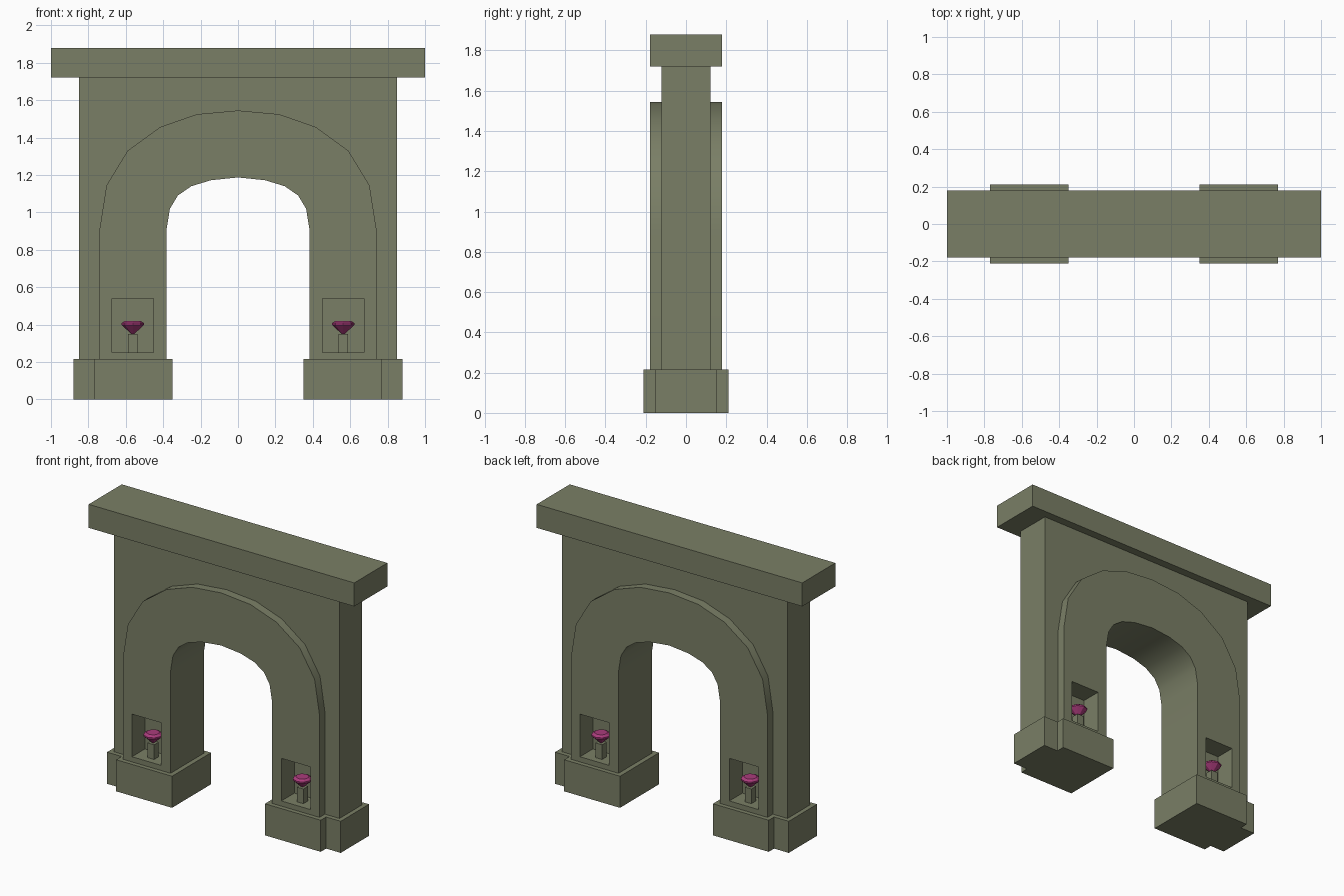
import bpy, bmesh, math
from mathutils import Matrix

if "Cube" in bpy.data.objects:
    bpy.data.objects.remove(bpy.data.objects["Cube"])


def material(name, rgb):
    m = bpy.data.materials.new(name)
    m.diffuse_color = (*rgb, 1)
    m.use_nodes = True
    m.node_tree.nodes["Principled BSDF"].inputs["Base Color"].default_value = m.diffuse_color
    return m


STONE = material("olive stone", (0.195, 0.212, 0.133))
GEM = material("magenta gem", (0.40, 0.045, 0.20))


def finish(name, bm, mat):
    bmesh.ops.recalc_face_normals(bm, faces=bm.faces)
    me = bpy.data.meshes.new(name)
    bm.to_mesh(me)
    bm.free()
    me.materials.append(mat)
    ob = bpy.data.objects.new(name, me)
    bpy.context.collection.objects.link(ob)
    return ob


def extrude(name, points, vec, mat=STONE):
    """Closed 3D outline pushed along vec."""
    bm = bmesh.new()
    face = bm.faces.new([bm.verts.new(p) for p in points])
    geo = bmesh.ops.extrude_face_region(bm, geom=[face])["geom"]
    bmesh.ops.translate(bm, vec=vec, verts=[v for v in geo if isinstance(v, bmesh.types.BMVert)])
    return finish(name, bm, mat)


def box(name, x0, x1, y0, y1, z0, z1, mat=STONE):
    pts = [(x0, y0, z0), (x1, y0, z0), (x1, y1, z0), (x0, y1, z0)]
    return extrude(name, pts, (0, 0, z1 - z0), mat)


def curve(half):
    """Full left-to-right curve from its right half (bottom to crown)."""
    return [(-x, z) for x, z in half] + [(x, z) for x, z in reversed(half[:-1])]


def slab(name, outer, inner, y):
    """U-shaped plate of half depth y between two curves."""
    return extrude(name, [(x, -y, z) for x, z in outer + inner[::-1]], (0, 2 * y, 0))


def smooth(ob):
    bpy.ops.object.select_all(action='DESELECT')
    ob.select_set(True)
    bpy.context.view_layer.objects.active = ob
    bpy.ops.object.shade_smooth_by_angle(angle=math.radians(30))


BASE = 0.215
outer = curve([(.74, BASE), (.74, .91), (.703, 1.145), (.59, 1.33), (.415, 1.457), (.22, 1.525), (0, 1.545)])
inner = curve([(.382, BASE), (.382, .91), (.364, 1.02), (.322, 1.09), (.25, 1.14), (.145, 1.172), (0, 1.187)])
frame = [(-.85, BASE), (-.85, 1.72), (.85, 1.72), (.85, BASE)]

# Wall around the arch, raised arch band, top slab
wall = slab("wall", frame, outer, 0.122)
arch = slab("arch", outer, inner, 0.18)
box("top_slab", -1, 1, -.178, .178, 1.72, 1.88)

# Niches cut into both faces of both legs
for sx in (-1, 1):
    for sy in (-1, 1):
        cx = sx * .5625
        cutter = box("niche_cutter", cx - .11, cx + .11, *sorted((sy * .04, sy * .3)), .25, .54)
        mod = arch.modifiers.new("niche", 'BOOLEAN')
        mod.operation, mod.solver, mod.object = 'DIFFERENCE', 'EXACT', cutter
        bpy.context.view_layer.objects.active = arch
        bpy.ops.object.modifier_apply(modifier=mod.name)
        bpy.data.objects.remove(cutter)

        # Pedestal and faceted gem in the niche
        cy = sy * .11
        box("pedestal", cx - .025, cx + .025, cy - .025, cy + .025, .25, .35)
        bm = bmesh.new()
        for r1, r2, z0, z1 in ((.002, .06, .345, .398), (.06, .06, .398, .408), (.06, .042, .408, .42)):
            bmesh.ops.create_cone(bm, segments=8, radius1=r1, radius2=r2, depth=z1 - z0,
                                  cap_ends=False, matrix=Matrix.Translation((cx, cy, (z0 + z1) / 2)))
        bmesh.ops.remove_doubles(bm, verts=bm.verts, dist=.0005)
        bmesh.ops.holes_fill(bm, edges=bm.edges, sides=8)
        finish("gem", bm, GEM)

    # Stepped foot block
    foot = [(.35, -.21), (.77, -.21), (.77, -.152), (.88, -.152),
            (.88, .152), (.77, .152), (.77, .21), (.35, .21)]
    extrude("foot", [(sx * x, y, 0) for x, y in foot], (0, 0, BASE))

smooth(wall)
smooth(arch)
